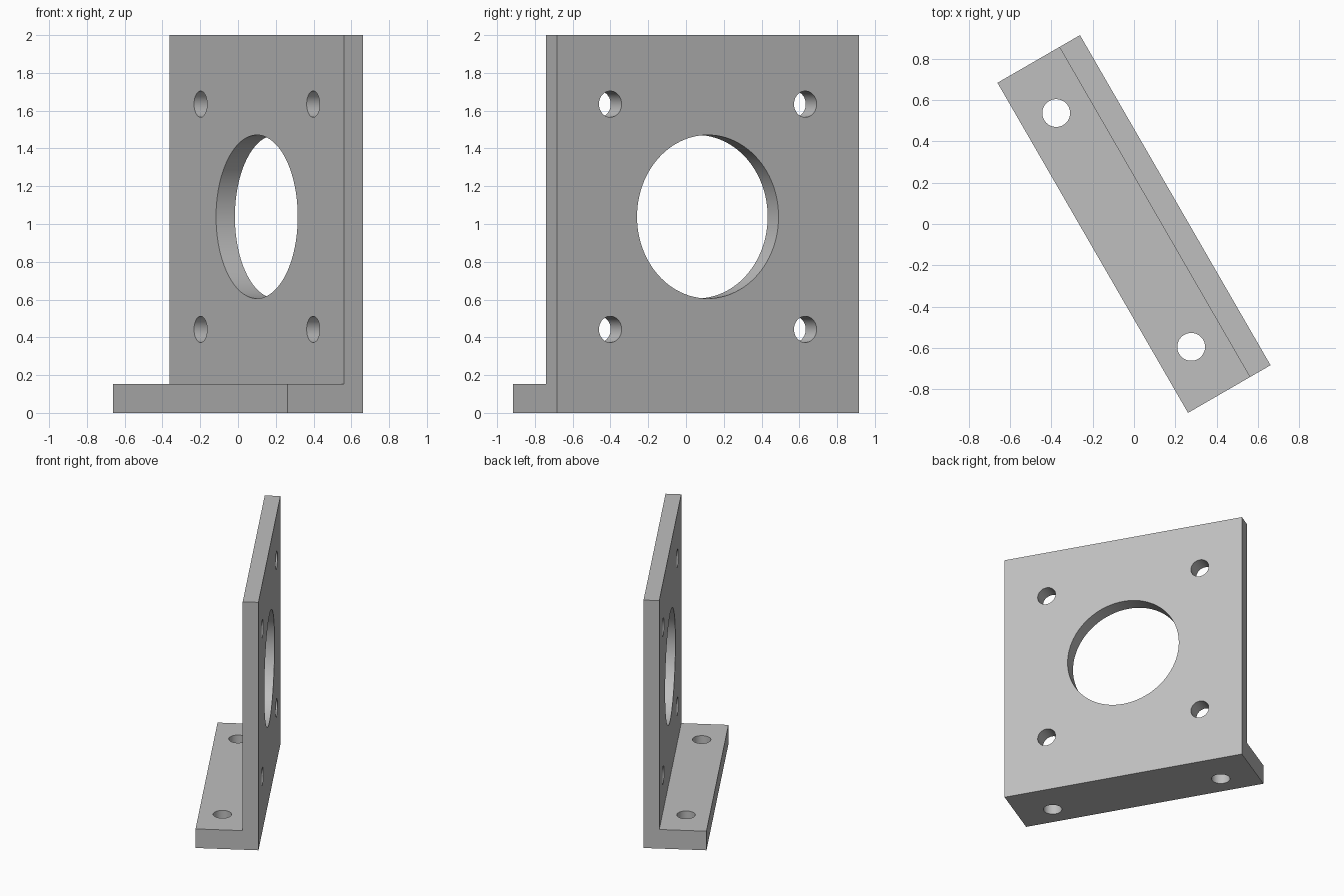
import bpy, bmesh
from math import radians
from mathutils import Matrix

cube = bpy.data.objects.get("Cube")
if cube:
    bpy.data.objects.remove(cube, do_unlink=True)

# Dimensions
U = 2 / 52
LENGTH, DEPTH, HEIGHT = 48 * U, 12 * U, 52 * U
WALL, BASE = 3 * U, 4 * U
HOLE_Z, SPACING = 27 * U, 15.5 * U

grey = bpy.data.materials.new("grey metal")
grey.use_nodes = True
colour = (0.52, 0.52, 0.52, 1)
grey.diffuse_color = colour
grey.node_tree.nodes["Principled BSDF"].inputs["Base Color"].default_value = colour


def make_object(name, bm):
    bmesh.ops.recalc_face_normals(bm, faces=bm.faces[:])
    mesh = bpy.data.meshes.new(name)
    bm.to_mesh(mesh)
    bm.free()
    obj = bpy.data.objects.new(name, mesh)
    mesh.materials.append(grey)
    bpy.context.collection.objects.link(obj)
    return obj


def add_drill(bm, radius, location, tilt=0):
    matrix = Matrix.Translation(location) @ Matrix.Rotation(radians(tilt), 4, 'X')
    bmesh.ops.create_cone(bm, cap_ends=True, segments=96, radius1=radius,
                          radius2=radius, depth=0.3, matrix=matrix)


# L-shaped bracket: side profile extruded along its length
back, inner, front = DEPTH / 2, DEPTH / 2 - WALL, -DEPTH / 2
profile = [(front, 0), (back, 0), (back, HEIGHT), (inner, HEIGHT), (inner, BASE), (front, BASE)]
bm = bmesh.new()
face = bm.faces.new([bm.verts.new((-LENGTH / 2, y, z)) for y, z in profile])
side = bmesh.ops.extrude_face_region(bm, geom=[face])["geom"]
bmesh.ops.translate(bm, vec=(LENGTH, 0, 0),
                    verts=[v for v in side if isinstance(v, bmesh.types.BMVert)])
bracket = make_object("mounting_bracket", bm)

# Holes: large centre bore, four wall holes, two base holes
bm = bmesh.new()
wall_y = (inner + back) / 2
add_drill(bm, 11.25 * U, (0, wall_y, HOLE_Z), 90)
for sx in (-1, 1):
    for sz in (-1, 1):
        add_drill(bm, 1.8 * U, (sx * SPACING, wall_y, HOLE_Z + sz * SPACING), 90)
    add_drill(bm, 1.75 * U, (sx * 17 * U, (front + inner) / 2, BASE / 2))
drills = make_object("hole_cutters", bm)
drills.hide_render = True

cut = bracket.modifiers.new("holes", 'BOOLEAN')
cut.operation = 'DIFFERENCE'
cut.solver = 'EXACT'
cut.object = drills
bpy.ops.object.select_all(action='DESELECT')
bpy.context.view_layer.objects.active = bracket
bracket.select_set(True)
bpy.ops.object.modifier_apply(modifier=cut.name)
bpy.data.objects.remove(drills, do_unlink=True)

# Smooth bores, crisp edges, and the bracket's turned stance
bpy.ops.object.shade_smooth_by_angle(angle=radians(30))
bracket.rotation_euler.z = radians(-60)
